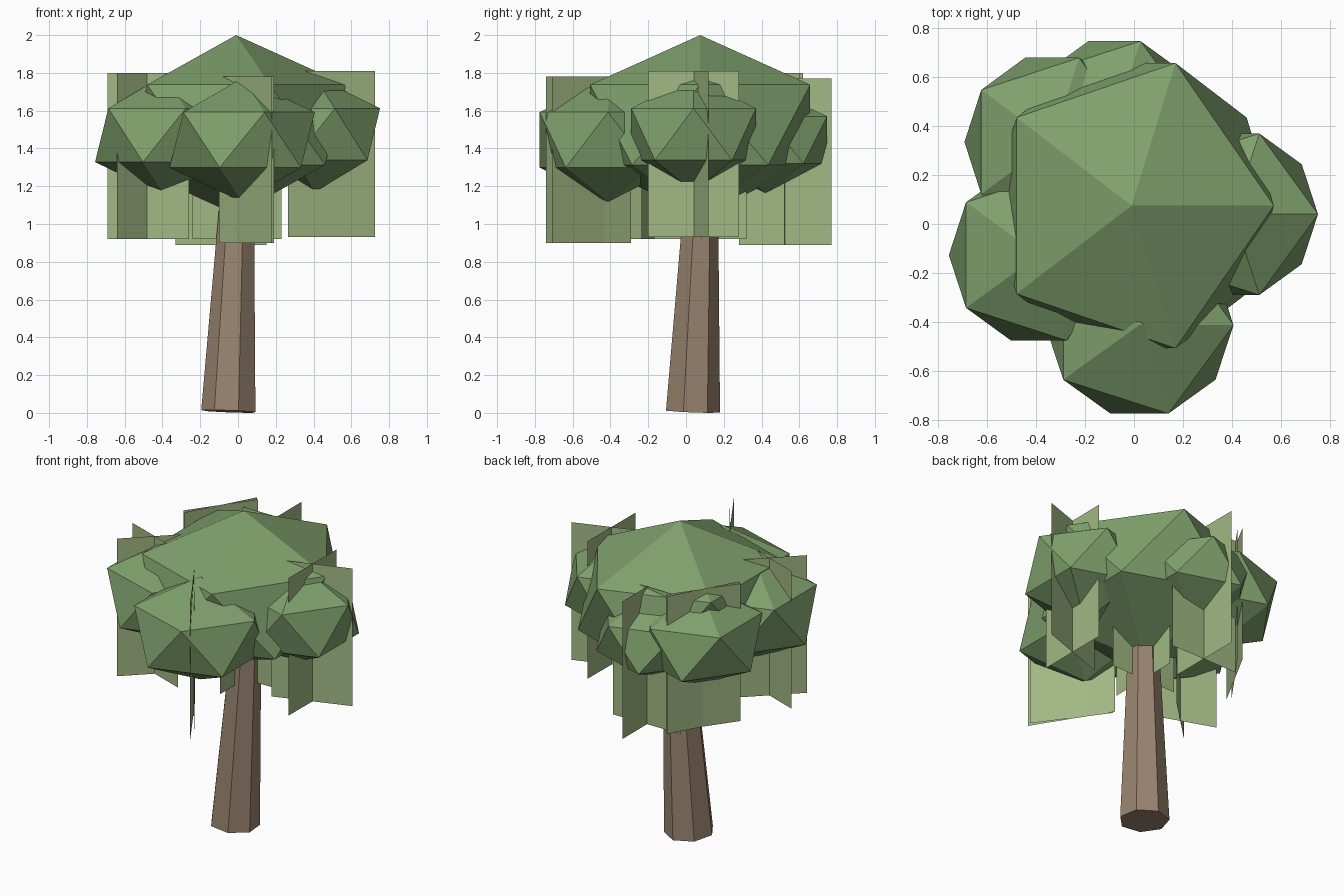
import bpy, bmesh, math
from mathutils import Vector, Matrix

if "Cube" in bpy.data.objects:
    bpy.data.objects.remove(bpy.data.objects["Cube"])


def material(name, rgb):
    m = bpy.data.materials.new(name)
    m.diffuse_color = (*rgb, 1)
    m.use_nodes = True
    m.node_tree.nodes["Principled BSDF"].inputs["Base Color"].default_value = m.diffuse_color
    return m


BARK = material("bark", (0.32, 0.23, 0.16))
LEAF = material("leaf_green", (0.21, 0.35, 0.15))
CARD = material("light_leaf_green", (0.36, 0.48, 0.23))


def add_object(name, bm, mat):
    mesh = bpy.data.meshes.new(name)
    bm.to_mesh(mesh)
    bm.free()
    mesh.materials.append(mat)
    obj = bpy.data.objects.new(name, mesh)
    bpy.context.collection.objects.link(obj)
    return obj


# Leaning seven-sided trunk, tapering up into the crown
def trunk(base, top, r_base, r_top, sides, start):
    bm = bmesh.new()
    tilt = Vector((0, 0, 1)).rotation_difference(Vector(top) - Vector(base))
    rings = []
    for centre, r in ((base, r_base), (top, r_top)):
        ring = []
        for i in range(sides):
            a = math.radians(start) + i * math.tau / sides
            p = tilt @ Vector((r * math.cos(a), r * math.sin(a), 0))
            ring.append(bm.verts.new(Vector(centre) + p))
        rings.append(ring)
    low, high = rings
    for i in range(sides):
        j = (i + 1) % sides
        bm.faces.new((low[i], low[j], high[j], high[i]))
    bm.faces.new(low[::-1])
    bm.faces.new(high)
    add_object("trunk", bm, BARK)


trunk((-0.048, 0.033, 0.008), (0.003, 0.084, 1.3), 0.148, 0.085, 7, -70)


# Foliage clumps: flattened icosahedra
def clump(name, centre, rx, ry, rz):
    bm = bmesh.new()
    bmesh.ops.create_icosphere(
        bm, subdivisions=1, radius=1,
        matrix=Matrix.Translation(centre) @ Matrix.Diagonal((rx, ry, rz, 1)))
    add_object(name, bm, LEAF)


clump("crown_centre", (-0.01, 0.075, 1.525), 0.65, 0.685, 0.475)
clump("crown_front", (0.022, -0.413, 1.445), 0.43, 0.425, 0.328)
clump("crown_left", (-0.39, -0.127, 1.47), 0.41, 0.41, 0.318)
clump("crown_right", (0.405, 0.04, 1.475), 0.388, 0.388, 0.307)
clump("crown_back_left", (-0.335, 0.335, 1.455), 0.40, 0.405, 0.31)
clump("crown_back", (-0.08, 0.42, 1.445), 0.385, 0.385, 0.28)


# Upright leaf cards, a crossing pair in each clump
def cards(name, z0, z1, *lines):
    bm = bmesh.new()
    for x0, y0, x1, y1 in lines:
        corners = ((x0, y0, z0), (x1, y1, z0), (x1, y1, z1), (x0, y0, z1))
        bm.faces.new([bm.verts.new(c) for c in corners])
    add_object(name, bm, CARD)


cards("leaf_cards_centre", 0.92, 1.80, (-0.24, 0.075, 0.23, 0.085), (-0.01, -0.17, -0.005, 0.32))
cards("leaf_cards_right", 0.93, 1.81, (0.265, -0.04, 0.725, 0.12), (0.497, -0.20, 0.5, 0.28))
cards("leaf_cards_front", 0.90, 1.78, (-0.10, -0.29, 0.18, -0.74), (-0.10, -0.31, 0.19, -0.71))
cards("leaf_cards_back", 0.89, 1.77, (-0.33, 0.52, 0.15, 0.525), (-0.09, 0.28, -0.09, 0.77))
cards("leaf_cards_left", 0.92, 1.80, (-0.69, -0.08, -0.26, -0.235), (-0.64, -0.31, -0.32, 0.0))
cards("leaf_cards_back_left", 0.92, 1.80, (-0.525, 0.21, -0.30, 0.62), (-0.545, 0.23, -0.28, 0.60))
